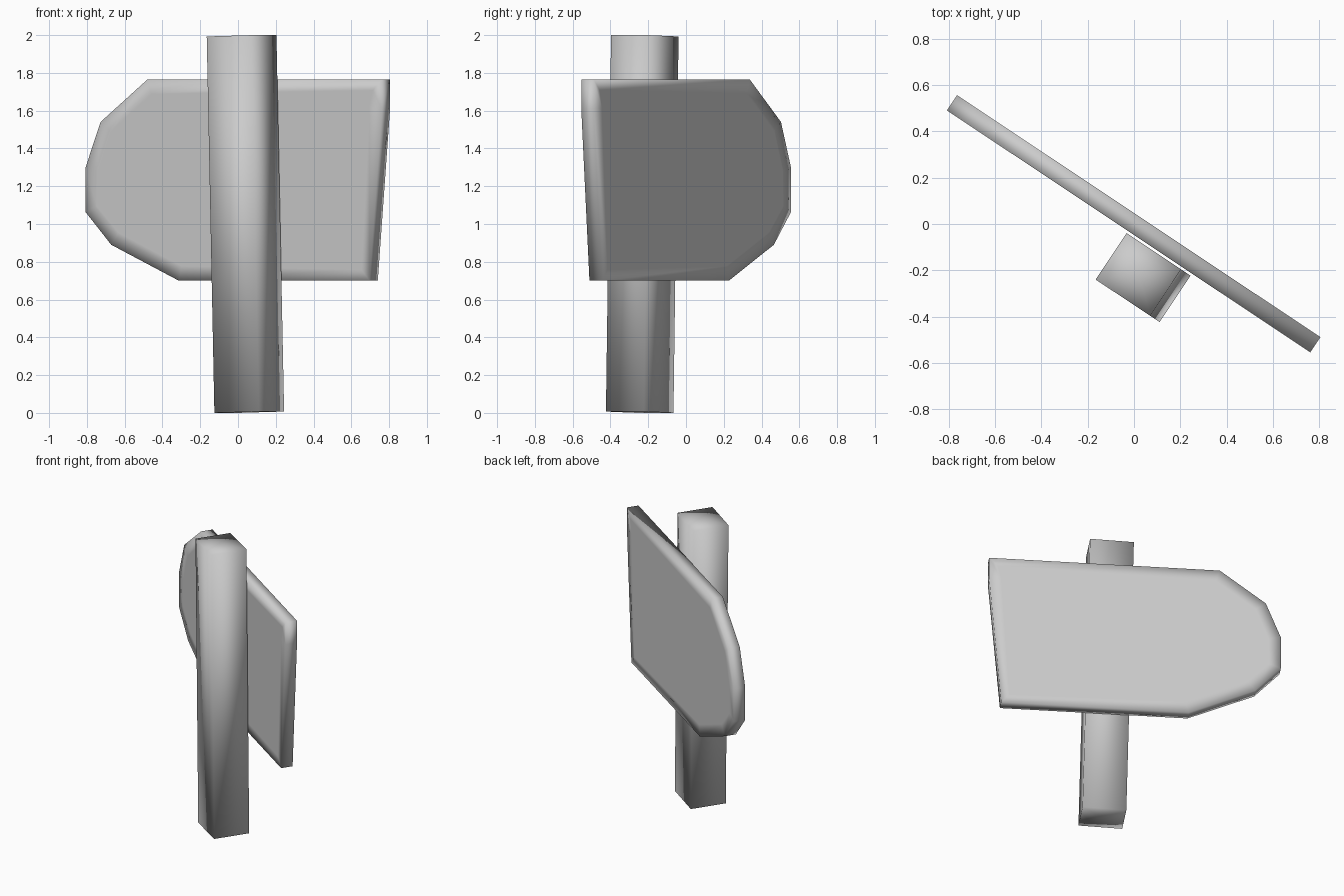
import bpy, bmesh, math
from mathutils import Matrix

if "Cube" in bpy.data.objects:
    bpy.data.objects.remove(bpy.data.objects["Cube"])

TURN = Matrix.Rotation(math.atan2(-0.554, 0.832), 4, 'Z')  # whole sign faces diagonally


def finish(name, bm, matrix):
    bmesh.ops.transform(bm, matrix=matrix, verts=bm.verts)
    bmesh.ops.recalc_face_normals(bm, faces=bm.faces)
    mesh = bpy.data.meshes.new(name)
    bm.to_mesh(mesh)
    bm.free()
    for p in mesh.polygons:
        p.use_smooth = True
    obj = bpy.data.objects.new(name, mesh)
    bpy.context.collection.objects.link(obj)
    return obj


# Sign board: an extruded outline with one rounded end
outline = [(-0.55, 1.765), (-0.848, 1.54), (-0.945, 1.295), (-0.945, 1.065),
           (-0.78, 0.89), (-0.35, 0.70), (0.863, 0.70), (0.941, 1.61), (0.941, 1.765)]
HALF = 0.0395
bm = bmesh.new()
front = bm.faces.new([bm.verts.new((u, -HALF, z)) for u, z in outline])
back = bmesh.ops.extrude_face_region(bm, geom=[front], use_keep_orig=True)
bmesh.ops.translate(bm, vec=(0, 2 * HALF, 0),
                    verts=[g for g in back["geom"] if isinstance(g, bmesh.types.BMVert)])
# flat inner panels keep the smooth shading close to the rim
panels = [f for f in bm.faces if len(f.verts) == len(outline)]
bmesh.ops.recalc_face_normals(bm, faces=bm.faces)
bmesh.ops.inset_individual(bm, faces=panels, thickness=0.08)
finish("sign_board", bm, TURN)

# Post: slightly leaning square beam with fanned end caps
bm = bmesh.new()
bmesh.ops.create_cube(bm, size=1, matrix=Matrix.Diagonal((0.283, 0.241, 1.993, 1)))
bmesh.ops.poke(bm, faces=[f for f in bm.faces if abs(f.normal.z) > 0.9])
lean = Matrix.Translation((0.161, -0.171, 1.0)) @ Matrix.Rotation(-0.0245, 4, 'Y')
finish("post", bm, TURN @ lean)
